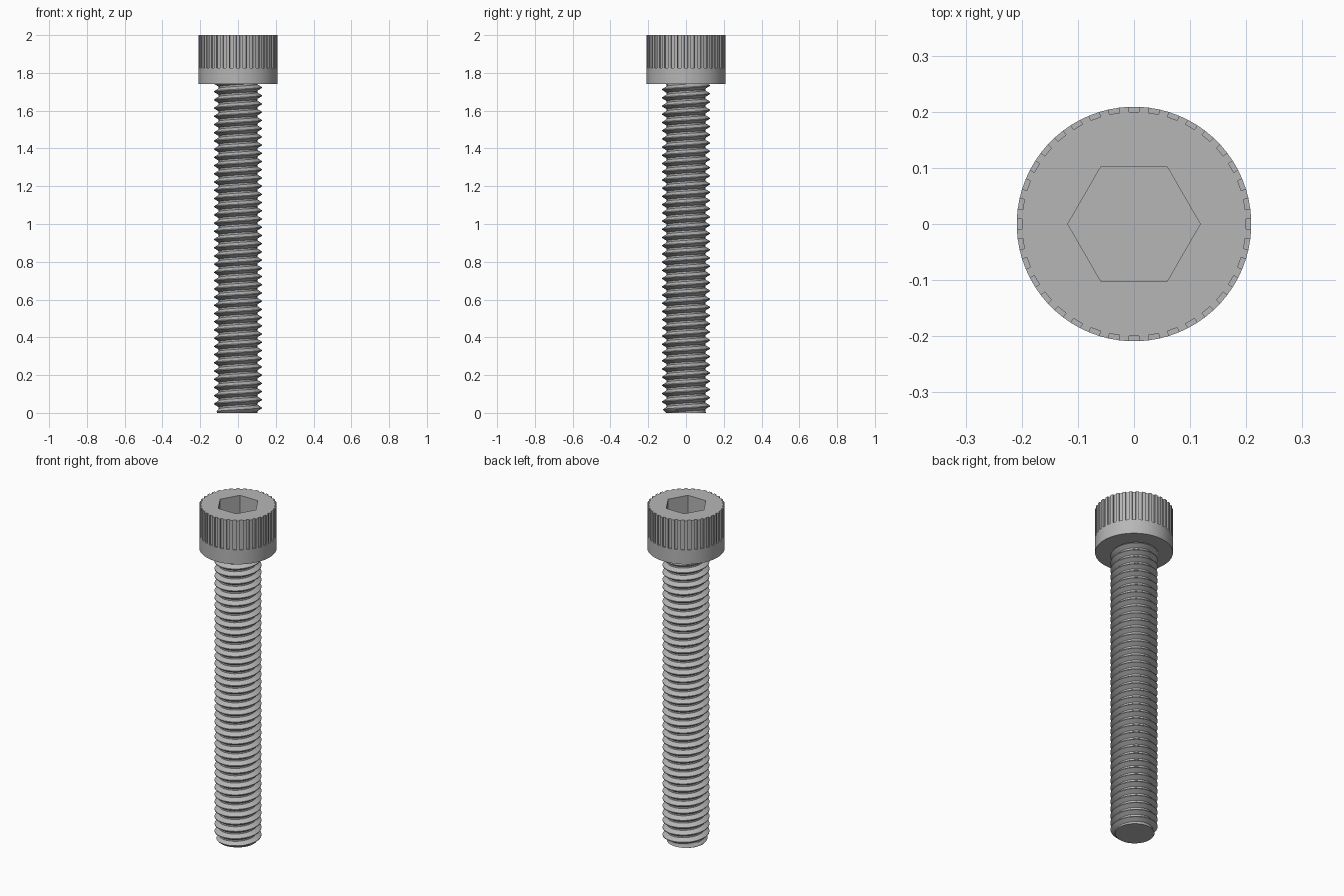
import bpy, bmesh
from math import cos, sin, pi, radians

if "Cube" in bpy.data.objects:
    bpy.data.objects.remove(bpy.data.objects["Cube"], do_unlink=True)

GREY = (0.47, 0.47, 0.47, 1)
steel = bpy.data.materials.new("steel grey")
steel.use_nodes = True
steel.diffuse_color = GREY
steel.node_tree.nodes["Principled BSDF"].inputs["Base Color"].default_value = GREY

HEAD_BASE, TOP = 1.74, 2.0


def polar(bm, r, angle, z):
    return bm.verts.new((r * cos(angle), r * sin(angle), z))


def walls(bm, low, high):
    """Close two equally long rings of vertices with quads."""
    for i in range(len(low)):
        j = (i + 1) % len(low)
        bm.faces.new((low[i], low[j], high[j], high[i]))


def finish(bm, name):
    bmesh.ops.recalc_face_normals(bm, faces=bm.faces[:])
    mesh = bpy.data.meshes.new(name)
    bm.to_mesh(mesh)
    bm.free()
    mesh.materials.append(steel)
    obj = bpy.data.objects.new(name, mesh)
    bpy.context.collection.objects.link(obj)
    bpy.ops.object.select_all(action='DESELECT')
    obj.select_set(True)
    bpy.context.view_layer.objects.active = obj
    bpy.ops.object.shade_smooth_by_angle(angle=radians(30))


def build_head():
    bm = bmesh.new()
    outer, inner, ledge_z = 0.209, 0.2, 1.825
    grooves, half = 36, radians(2.6)

    # Notched outline: each groove goes in, across and out again
    outline = []
    for k in range(grooves):
        a = 2 * pi * k / grooves
        outline += [(outer, a - half), (inner, a - half),
                    (inner, a + half), (outer, a + half)]
    top = [polar(bm, r, a, TOP) for r, a in outline]
    ledge = [polar(bm, r, a, ledge_z) for r, a in outline]
    walls(bm, ledge, top)
    for k in range(0, len(ledge), 4):
        bm.faces.new(ledge[k:k + 4])

    # Plain band and underside
    rim = [v for i, v in enumerate(ledge) if i % 4 in (0, 3)]
    base = [polar(bm, outer, a, HEAD_BASE) for r, a in outline if r == outer]
    walls(bm, base, rim)
    bm.faces.new(base)

    # Hexagonal socket
    mouth = [polar(bm, 0.118, i * pi / 3, TOP) for i in range(6)]
    floor = [polar(bm, 0.118, i * pi / 3, TOP - 0.13) for i in range(6)]
    walls(bm, floor, mouth)
    bm.faces.new(floor)

    # Top face around the socket
    bm.edges.index_update()
    border = [e for e in bm.edges if e.is_boundary]
    bmesh.ops.triangle_fill(bm, use_beauty=True, edges=border, normal=(0, 0, 1))
    finish(bm, "socket_head")


def build_shank():
    bm = bmesh.new()
    pitch, steps, turns = 0.0435, 32, 43
    root, crest = 0.102, 0.127
    profile = [(0, root), (0.2, root), (0.55, crest), (0.65, crest)]

    # Sweep the tooth profile along a right-handed helix
    rows = []
    for i in range(turns * steps + 1):
        a = 2 * pi * i / steps
        row = []
        for f, r in profile:
            z = pitch * (i / steps + f - 2)
            chamfer = 0.109 + 0.8 * max(z, 0)
            row.append(polar(bm, min(r, chamfer), a, z))
        rows.append(row)
    for i in range((turns - 1) * steps):
        a = rows[i] + [rows[i + steps][0]]
        b = rows[i + 1] + [rows[i + 1 + steps][0]]
        for j in range(len(profile)):
            bm.faces.new((a[j], b[j], b[j + 1], a[j + 1]))

    # Trim both ends flat and cap them
    for z, up in ((0, -1), (HEAD_BASE + 0.005, 1)):
        cut = bmesh.ops.bisect_plane(
            bm, geom=bm.verts[:] + bm.edges[:] + bm.faces[:], dist=1e-6,
            plane_co=(0, 0, z), plane_no=(0, 0, up), clear_outer=True)
        edges = [g for g in cut["geom_cut"] if isinstance(g, bmesh.types.BMEdge)]
        bmesh.ops.edgeloop_fill(bm, edges=edges)
    loose = [v for v in bm.verts if not v.link_faces]
    bmesh.ops.delete(bm, geom=loose, context='VERTS')
    finish(bm, "threaded_shank")


build_head()
build_shank()
